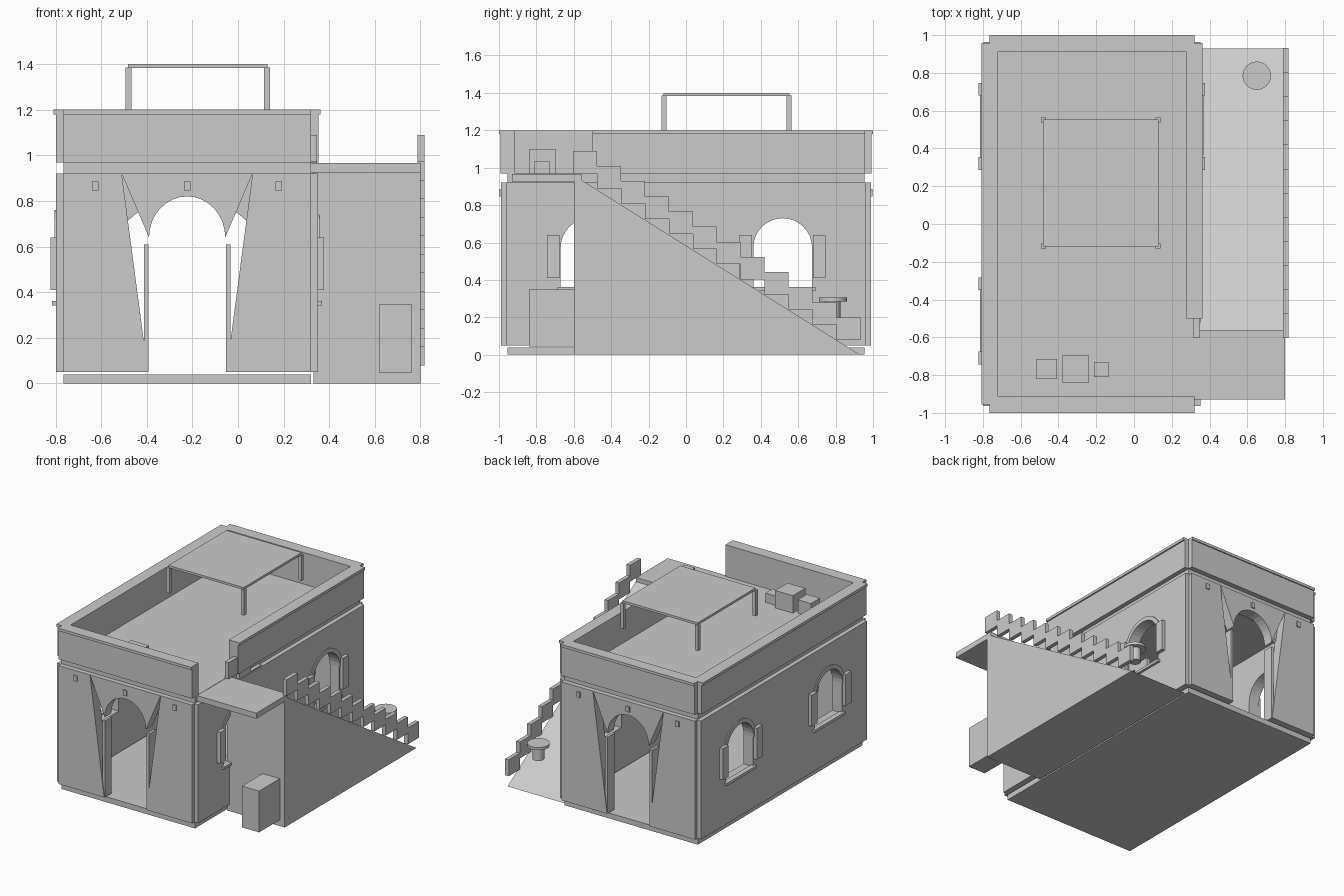
import bpy, bmesh, math
from mathutils import Vector

cube = bpy.data.objects.get("Cube")
if cube:
    bpy.data.objects.remove(cube, do_unlink=True)

stone = bpy.data.materials.new("pale_grey_stone")
stone.use_nodes = True
colour = (0.6, 0.6, 0.6, 1)
stone.diffuse_color = colour
stone.node_tree.nodes["Principled BSDF"].inputs["Base Color"].default_value = colour

CX = -0.223          # centre line of the house
HALF = 0.542         # half width of the core


def finish(name, bm):
    bmesh.ops.recalc_face_normals(bm, faces=bm.faces)
    mesh = bpy.data.meshes.new(name)
    bm.to_mesh(mesh)
    bm.free()
    mesh.materials.append(stone)
    obj = bpy.data.objects.new(name, mesh)
    bpy.context.collection.objects.link(obj)
    return obj


def box(name, x0, x1, y0, y1, z0, z1):
    bm = bmesh.new()
    bmesh.ops.create_cube(bm, size=1)
    for v in bm.verts:
        v.co = Vector(((x0 + x1) / 2 + v.co.x * (x1 - x0),
                       (y0 + y1) / 2 + v.co.y * (y1 - y0),
                       (z0 + z1) / 2 + v.co.z * (z1 - z0)))
    return finish(name, bm)


def prism(name, loops, axis, d0, d1):
    """Outline and holes in (u, z), extruded along axis x or y."""
    bm = bmesh.new()
    place = (lambda u, z: (d0, u, z)) if axis == "x" else (lambda u, z: (u, d0, z))
    for loop in loops:
        vs = [bm.verts.new(place(u, z)) for u, z in loop]
        for a, b in zip(vs, vs[1:] + vs[:1]):
            bm.edges.new((a, b))
    bmesh.ops.triangle_fill(bm, edges=bm.edges[:], use_beauty=True)
    ext = bmesh.ops.extrude_face_region(bm, geom=bm.faces[:], use_keep_orig=True)
    moved = [g for g in ext["geom"] if isinstance(g, bmesh.types.BMVert)]
    step = Vector((d1 - d0, 0, 0)) if axis == "x" else Vector((0, d1 - d0, 0))
    bmesh.ops.translate(bm, verts=moved, vec=step)
    return finish(name, bm)


def arc(u, z, ru, rz, n=16):
    """Half ellipse from -u to +u over the top."""
    return [(u - ru * math.cos(math.pi * i / n), z + rz * math.sin(math.pi * i / n))
            for i in range(n + 1)]


def cylinder(name, x, y, z0, z1, r):
    bm = bmesh.new()
    bmesh.ops.create_cone(bm, cap_ends=True, segments=32, radius1=r, radius2=r, depth=z1 - z0)
    bmesh.ops.translate(bm, verts=bm.verts, vec=(x, y, (z0 + z1) / 2))
    obj = finish(name, bm)
    for p in obj.data.polygons:
        p.use_smooth = len(p.vertices) == 4


# Floor and roof slabs
L, R = CX - HALF, CX + HALF
box("floor_slab", L, R, -0.955, 0.955, 0, 0.04)
box("roof_slab", L, R, -0.955, 0.955, 0.92, 0.968)

# Front and back walls with arched doors and splayed slots
TOP, BOT = 0.92, 0.05
for end, s in (("front", -1), ("back", 1)):
    for side, m in (("left", 1), ("right", -1)):
        pier = [(CX + m * HALF, BOT), (CX + m * HALF, TOP),
                (CX + m * 0.287, TOP), (CX + m * 0.172, BOT)]
        prism(f"{end}_{side}_pier", [pier], "y", s * 0.99, s * 0.915)
        a, b = sorted((CX + m * 0.17, CX + m * 0.19))
        ya, yb = sorted((s * 0.985, s * 0.905))
        box(f"{end}_{side}_door_jamb", a, b, ya, yb, BOT, 0.61)
    key = [(CX - 0.287, TOP)] + arc(CX, 0.64, 0.167, 0.18) + [(CX + 0.287, TOP)]
    prism(f"{end}_door_arch", [key], "y", s * 0.99, s * 0.915)
    inner = [(CX - 0.4, TOP), (CX - 0.4, 0.45)] + arc(CX, 0.45, 0.37, 0.37, 24)
    inner += [(CX + 0.4, 0.45), (CX + 0.4, TOP)]
    prism(f"{end}_inner_arch", [inner], "y", s * 0.925, s * 0.9)
    ya, yb = sorted((s * 0.98, s * 0.998))
    for i in (-1, 0, 1):
        x = CX + i * 0.402
        box(f"{end}_beam_end", x - 0.014, x + 0.014, ya, yb, 0.845, 0.885)

# Side walls with two arched windows, shutters, sills and hoods
WINDOWS = (-0.513, 0.517)
for side, m in (("left", 1), ("right", -1)):
    out = CX + m * 0.574
    outline = [(-0.963, BOT), (0.963, BOT), (0.963, TOP), (-0.963, TOP)]
    holes = [[(y - 0.157, 0.355)] + arc(y, 0.573, 0.157, 0.157) + [(y + 0.157, 0.355)]
             for y in WINDOWS]
    prism(f"{side}_wall", [outline] + holes, "x", out, out - m * 0.077)
    for y in WINDOWS:
        for k in (-1, 1):
            a, b = sorted((out - m * 0.005, out + m * 0.026))
            c, d = sorted((y + k * 0.163, y + k * 0.23))
            box(f"{side}_shutter", a, b, c, d, 0.41, 0.64)
        a, b = sorted((out - m * 0.02, out + m * 0.018))
        box(f"{side}_window_sill", a, b, y - 0.175, y + 0.175, 0.342, 0.362)
        hood = arc(y, 0.573, 0.157, 0.157) + arc(y, 0.573, 0.187, 0.187)[::-1]
        prism(f"{side}_window_hood", [hood], "x", out - m * 0.01, out + m * 0.007)

# Parapet with a gap at the stair landing, and its cap
for end, s in (("front", -1), ("back", 1)):
    for part, o, z0, z1 in (("parapet", 0.992, 0.968, 1.18), ("parapet_cap", 1.0, 1.18, 1.2)):
        ya, yb = sorted((s * o, s * 0.913))
        box(f"{end}_{part}", L, R, ya, yb, z0, z1)
for side, m, start in (("left", 1, -0.5), ("right", -1, -0.955)):
    for part, o, z0, z1 in (("parapet", 0.575, 0.968, 1.18), ("parapet_cap", 0.585, 1.18, 1.2)):
        a, b = sorted((CX + m * o, CX + m * 0.498))
        box(f"{side}_{part}", a, b, start, 0.957, z0, z1)

# Stair ramp, landing and stepped rails
prism("stair_ramp", [[(-0.6, 0), (0.93, 0), (-0.6, 0.96)]], "x", 0.33, 0.8)
box("stair_landing", R - 0.01, 0.8, -0.93, -0.56, 0.925, 0.966)
for rail, x0, x1 in (("outer", 0.788, 0.817), ("inner", 0.316, 0.346)):
    for i in range(12):
        y, z = -0.603 + i * 0.1279, 1.09 - i * 0.081
        box(f"{rail}_rail_block", x0, x1, y, y + 0.1279, z - 0.12, z)

# Roof canopy
box("canopy_top", -0.482, 0.13, -0.12, 0.553, 1.383, 1.4)
for x in (-0.48, 0.127):
    for y in (-0.117, 0.55):
        box("canopy_post", x - 0.013, x + 0.013, y - 0.013, y + 0.013, 1.2, 1.386)

# Crates and round table
box("roof_crate_medium", -0.515, -0.408, -0.82, -0.715, 0.965, 1.066)
box("roof_crate_large", -0.382, -0.238, -0.84, -0.695, 0.965, 1.096)
box("roof_crate_small", -0.213, -0.134, -0.81, -0.73, 0.965, 1.036)
box("ground_crate", 0.62, 0.76, -0.84, -0.6, 0.045, 0.348)
cylinder("table_top", 0.65, 0.785, 0.285, 0.305, 0.075)
cylinder("table_stem", 0.65, 0.785, 0.19, 0.285, 0.04)
